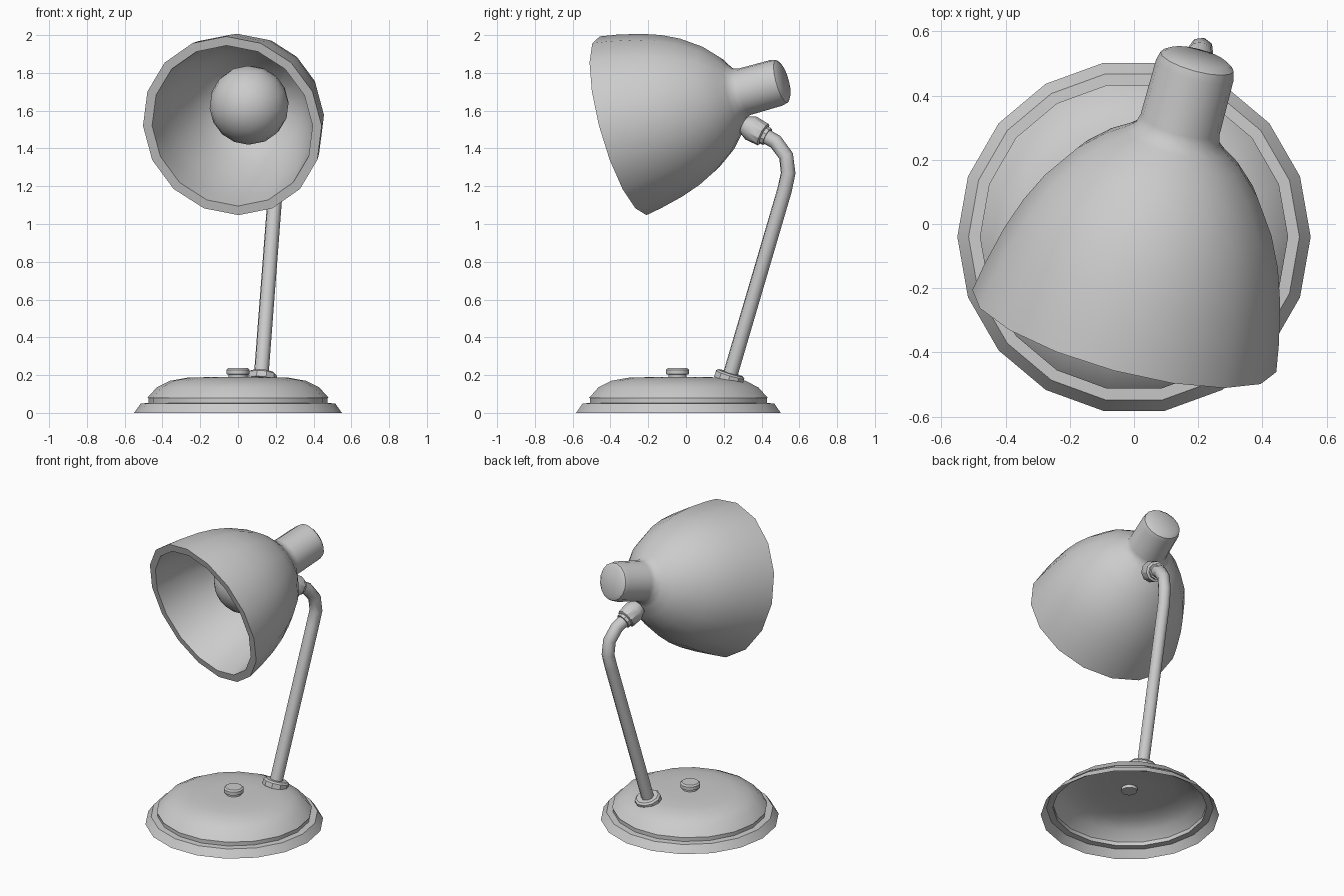
import bpy, bmesh, math
from mathutils import Vector

if "Cube" in bpy.data.objects:
    bpy.data.objects.remove(bpy.data.objects["Cube"])


def lathe(name, profile, origin, axis, sides, up=Vector((0, 0, 1)), angle=35):
    """Revolve (radius, height) points about an axis; radius 0 closes to a pole."""
    axis = Vector(axis).normalized()
    origin = Vector(origin)
    u = (up - axis * up.dot(axis)).normalized()
    v = axis.cross(u)
    bm = bmesh.new()
    rings = []
    for r, h in profile:
        c = origin + axis * h
        if r == 0:
            rings.append([bm.verts.new(c)] * sides)
        else:
            rings.append([bm.verts.new(c + (u * math.cos(t) + v * math.sin(t)) * r)
                          for t in (2 * math.pi * i / sides for i in range(sides))])
    for a, b in zip(rings, rings[1:]):
        for i in range(sides):
            j = (i + 1) % sides
            quad = list(dict.fromkeys((a[i], a[j], b[j], b[i])))
            bm.faces.new(quad)
    bmesh.ops.recalc_face_normals(bm, faces=bm.faces)
    mesh = bpy.data.meshes.new(name)
    bm.to_mesh(mesh)
    bm.free()
    ob = bpy.data.objects.new(name, mesh)
    bpy.context.collection.objects.link(ob)
    bpy.ops.object.select_all(action='DESELECT')
    ob.select_set(True)
    bpy.context.view_layer.objects.active = ob
    bpy.ops.object.shade_smooth_by_angle(angle=math.radians(angle))
    return ob


Z, X = Vector((0, 0, 1)), Vector((1, 0, 0))

# Hollow domed base with a sloping foot ring
lathe("base", [(0.55, 0), (0.515, 0.05), (0.475, 0.052), (0.475, 0.078), (0.48, 0.08),
               (0.43, 0.135), (0.36, 0.17), (0.27, 0.186), (0.14, 0.19), (0, 0.19)],
      (0, -0.04, 0), Z, 18, up=X)

# Switch button, its lower end poking through the dome
lathe("switch_button", [(0, 0.17), (0.05, 0.17), (0.05, 0.203), (0.062, 0.205),
                        (0.062, 0.228), (0.052, 0.237), (0, 0.237)],
      (0, -0.045, 0), Z, 14, up=X)

# Collar where the arm enters the base
arm_dir = Vector((0.08, 0.3, 1.0))
lathe("arm_collar", [(0, -0.02), (0.082, -0.02), (0.082, 0.012), (0.07, 0.022), (0, 0.022)],
      (0.125, 0.23, 0.19), arm_dir, 10, up=X)

# Bent tubular arm
path = [(0.12, 0.222, 0.16), (0.198, 0.522, 1.18), (0.208, 0.541, 1.27),
        (0.205, 0.53, 1.36), (0.188, 0.475, 1.435), (0.155, 0.37, 1.495)]
curve = bpy.data.curves.new("arm", 'CURVE')
curve.dimensions = '3D'
curve.bevel_depth = 0.04
curve.bevel_resolution = 2
curve.use_fill_caps = True
spline = curve.splines.new('POLY')
spline.points.add(len(path) - 1)
for p, co in zip(spline.points, path):
    p.co = (*co, 1)
spline.use_smooth = True
bpy.context.collection.objects.link(bpy.data.objects.new("arm", curve))

# Joint between arm and shade
lathe("arm_joint", [(0, 0), (0.05, 0), (0.05, 0.02), (0.064, 0.025),
                    (0.068, 0.10), (0.05, 0.14), (0, 0.14)],
      (0.172, 0.43, 1.462), (-0.23, -0.85, 0.45), 10)

# Bell shade with socket neck: outer skin, chamfered rim, inner skin
head = (-0.03, -0.333, 1.52)
axis = (0.27, 1.0, 0.28)
lathe("shade", [(0, 0.915), (0.095, 0.915), (0.118, 0.9), (0.125, 0.872), (0.127, 0.69),
                (0.135, 0.66), (0.165, 0.635), (0.22, 0.598), (0.29, 0.53),
                (0.365, 0.42), (0.41, 0.325), (0.445, 0.22), (0.475, 0.09), (0.49, 0),
                (0.44, 0), (0.425, 0.09), (0.40, 0.21), (0.325, 0.41),
                (0.25, 0.52), (0.12, 0.61), (0, 0.61)],
      head, axis, 16)

# Light bulb: round globe narrowing into the socket
globe = [(0.21 * math.sin(t), 0.38 - 0.21 * math.cos(t))
         for t in (math.radians(a) for a in range(0, 141, 14))]
lathe("bulb", globe + [(0.095, 0.59), (0.09, 0.64), (0, 0.64)],
      (-0.037, -0.333, 1.53), axis, 16)
